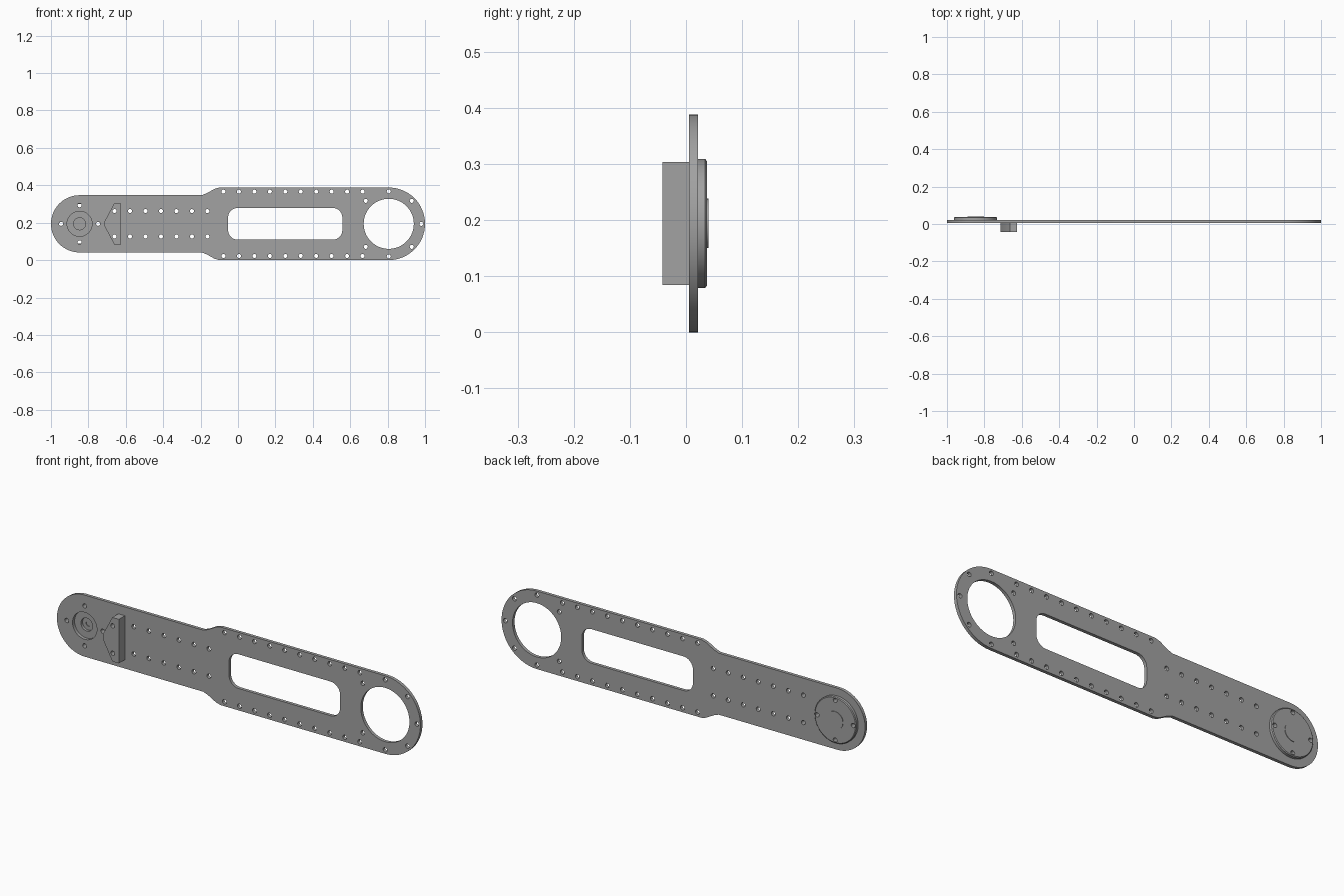
import bpy, bmesh
from math import cos, sin, pi, radians

cube = bpy.data.objects.get("Cube")
if cube:
    bpy.data.objects.remove(cube, do_unlink=True)

grey = bpy.data.materials.new("plain grey")
grey.use_nodes = True
grey.diffuse_color = (0.36, 0.36, 0.36, 1)
grey.node_tree.nodes["Principled BSDF"].inputs["Base Color"].default_value = grey.diffuse_color

MID = 0.194      # height of the long axis
HUB = -0.847     # x of the pivot end
RING = 0.806     # x of the large opening


def arc(cx, cz, r, start, end, n):
    angles = [radians(start + (end - start) * i / n) for i in range(n + 1)]
    return [(cx + r * cos(a), cz + r * sin(a)) for a in angles]


def circle(cx, cz, r, n=48):
    return arc(cx, cz, r, 0, 360, n)[:-1]


def slab(name, loops, y0, y1, chamfer=None):
    """Extrude an outline with holes from y0 to y1; chamfer = (centre x, rim radius, amount)."""
    curve = bpy.data.curves.new(name + "_profile", "CURVE")
    curve.dimensions = "2D"
    curve.fill_mode = "BOTH"
    curve.extrude = (y1 - y0) / 2
    for loop in loops:
        spline = curve.splines.new("POLY")
        spline.points.add(len(loop) - 1)
        for point, (x, z) in zip(spline.points, loop):
            point.co = (x, z, 0, 1)
        spline.use_cyclic_u = True
    temp = bpy.data.objects.new(name + "_profile", curve)
    bpy.context.collection.objects.link(temp)
    graph = bpy.context.evaluated_depsgraph_get()
    mesh = bpy.data.meshes.new_from_object(temp.evaluated_get(graph))
    bpy.data.objects.remove(temp, do_unlink=True)
    bpy.data.curves.remove(curve)

    bm = bmesh.new()
    bm.from_mesh(mesh)
    bmesh.ops.remove_doubles(bm, verts=bm.verts, dist=0.0001)
    for v in bm.verts:
        x, z, depth = v.co
        v.co = (x, (y0 + y1) / 2 - depth, z)
        if chamfer and depth < 0:
            cx, rim, amount = chamfer
            if (x - cx) ** 2 + (z - MID) ** 2 > (rim * 0.98) ** 2:
                k = 1 - amount / rim
                v.co.x = cx + (x - cx) * k
                v.co.z = MID + (z - MID) * k
    bmesh.ops.recalc_face_normals(bm, faces=bm.faces)
    bm.to_mesh(mesh)
    bm.free()
    mesh.name = name
    mesh.materials.clear()
    mesh.materials.append(grey)
    obj = bpy.data.objects.new(name, mesh)
    bpy.context.collection.objects.link(obj)
    bpy.ops.object.select_all(action="DESELECT")
    obj.select_set(True)
    bpy.context.view_layer.objects.active = obj
    bpy.ops.object.shade_smooth_by_angle(angle=radians(30))
    return obj


def bolt(x, z):
    return circle(x, z, 0.011, 14)


# Arm outline: wide rounded end, sloped shoulders, narrow rounded end
shoulder = [(-0.10, 0.194), (-0.125, 0.187), (-0.17, 0.162), (-0.195, 0.153)]
outline = arc(RING, MID, 0.194, -90, 90, 32)
outline += [(x, MID + h) for x, h in shoulder]
outline += arc(HUB, MID, 0.153, 90, 270, 32)
outline += [(x, MID - h) for x, h in reversed(shoulder)]

# Rounded slot in the middle
slot = []
for cx, cz, start in ((0.506, MID + 0.033, 0), (-0.001, MID + 0.033, 90),
                      (-0.001, MID - 0.033, 180), (0.506, MID - 0.033, 270)):
    slot += arc(cx, cz, 0.052, start, start + 90, 8)

# Bolt holes along the arm, around the large opening and around the pivot
pitch = 0.0827
holes = []
for side in (-1, 1):
    holes += [bolt(-0.66 + i * pitch, MID + side * 0.068) for i in range(7)]
    holes += [bolt(-0.078 + i * pitch, MID + side * 0.172) for i in range(10)]
holes += [bolt(RING + 0.174 * cos(k * pi / 4), MID + 0.174 * sin(k * pi / 4))
          for k in range(-3, 4)]
hub_holes = [bolt(HUB + 0.099 * cos(k * pi / 2), MID + 0.099 * sin(k * pi / 2))
             for k in range(4)]

slab("arm_plate",
     [outline, slot, circle(RING, MID, 0.134, 64), circle(HUB, MID, 0.067)] + holes + hub_holes,
     0.005, 0.021)

# Pivot disc on the back, with a stepped recess and a low boss
rim = circle(HUB, MID, 0.115, 64)
slab("pivot_disc", [rim, circle(HUB, MID, 0.032)] + hub_holes, 0.021, 0.034)
slab("pivot_disc_cap", [rim, circle(HUB, MID, 0.013, 24)] + hub_holes, 0.034, 0.0375,
     chamfer=(HUB, 0.115, 0.004))
slab("pivot_boss", [circle(HUB, MID, 0.044)], 0.0375, 0.040)

# Pointed stop block on the front
half = [(-0.714, 0.012), (-0.662, 0.1095), (-0.626, 0.1095)]
block = [(x, MID + h) for x, h in half] + [(x, MID - h) for x, h in reversed(half)]
slab("stop_block", [block] + [bolt(-0.66, MID + s * 0.068) for s in (-1, 1)], -0.042, 0.005)
